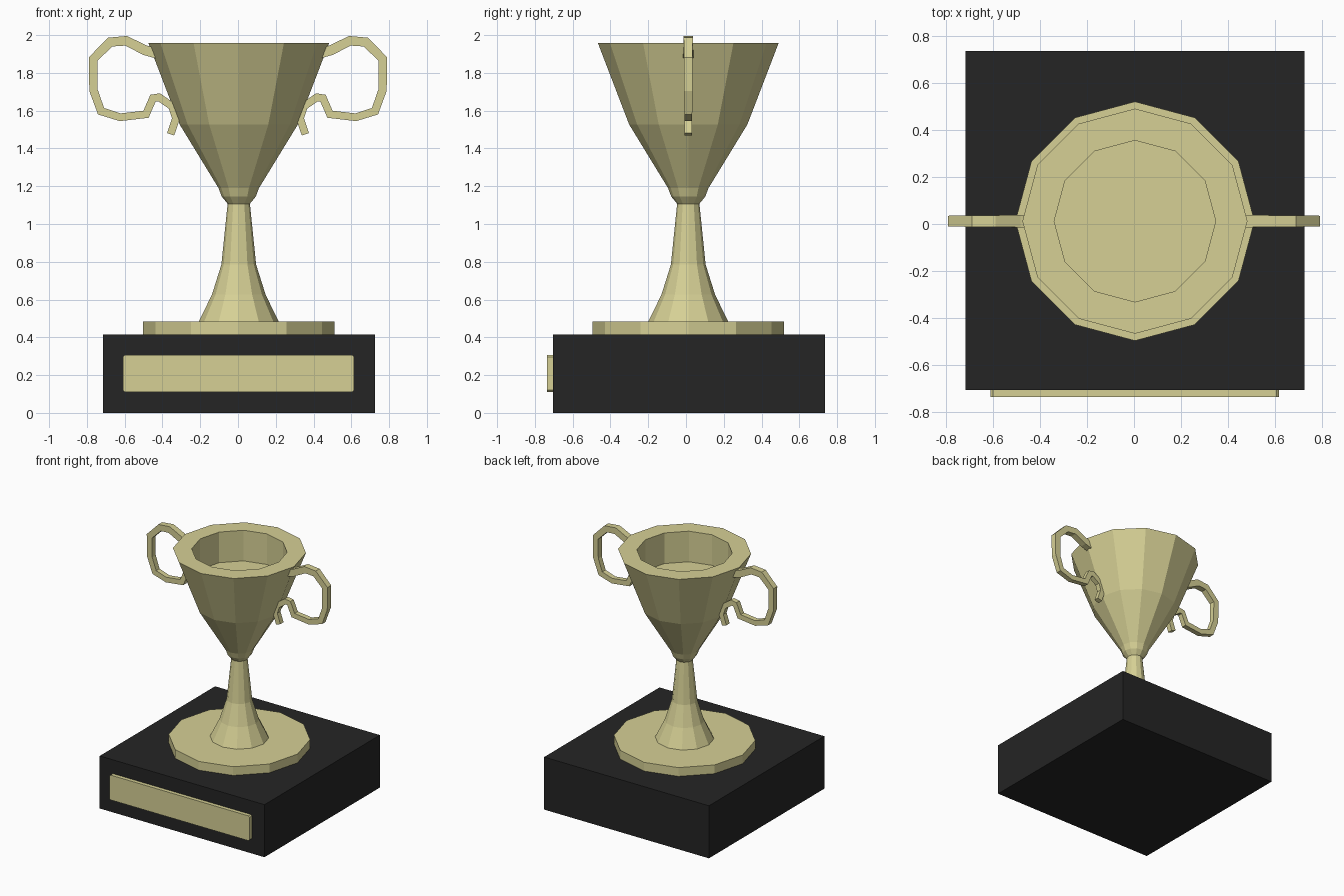
import bpy, bmesh, math
from mathutils import Vector, Matrix

cube = bpy.data.objects.get("Cube")
if cube:
    bpy.data.objects.remove(cube, do_unlink=True)

CENTRE = Vector((0.004, 0.012, 0))
SIDES = 12


def material(name, rgb):
    mat = bpy.data.materials.new(name)
    mat.use_nodes = True
    mat.diffuse_color = (*rgb, 1)
    mat.node_tree.nodes["Principled BSDF"].inputs["Base Color"].default_value = (*rgb, 1)
    return mat


gold = material("pale gold", (0.67, 0.63, 0.30))
black = material("black", (0.018, 0.018, 0.018))


def add_object(name, bm, mat):
    bmesh.ops.recalc_face_normals(bm, faces=bm.faces)
    mesh = bpy.data.meshes.new(name)
    bm.to_mesh(mesh)
    bm.free()
    mesh.materials.append(mat)
    obj = bpy.data.objects.new(name, mesh)
    bpy.context.collection.objects.link(obj)
    return obj


def bridge(bm, rings):
    """Join successive vertex rings with quads and cap both ends."""
    count = len(rings[0])
    for a, b in zip(rings, rings[1:]):
        for i in range(count):
            j = (i + 1) % count
            bm.faces.new((a[i], a[j], b[j], b[i]))
    bm.faces.new(rings[0])
    bm.faces.new(rings[-1])


def turned(name, profile, mat):
    """Faceted solid of revolution from (radius, height) points."""
    bm = bmesh.new()
    rings = []
    for r, z in profile:
        angles = [math.tau * i / SIDES for i in range(SIDES)]
        rings.append([bm.verts.new(CENTRE + Vector((r * math.cos(a), r * math.sin(a), z)))
                      for a in angles])
    bridge(bm, rings)
    return add_object(name, bm, mat)


def box(name, low, high, mat, corner=0):
    low, high = Vector(low), Vector(high)
    bm = bmesh.new()
    bmesh.ops.create_cube(bm, size=1, matrix=Matrix.Translation((low + high) / 2)
                          @ Matrix.Diagonal((*(high - low), 1)))
    if corner:
        edges = [e for e in bm.edges if abs((e.verts[0].co - e.verts[1].co).y) > 0.001]
        bmesh.ops.bevel(bm, geom=edges, offset=corner, segments=1, affect='EDGES')
    return add_object(name, bm, mat)


# Plinth with raised name plate
box("plinth", (-0.715, -0.705, 0), (0.725, 0.735, 0.415), black)
box("front_plate", (-0.61, -0.735, 0.11), (0.615, -0.70, 0.306), gold, corner=0.01)

# Round foot, flared stem and hollow bowl
turned("foot_disc", [(0.508, 0.41), (0.508, 0.484)], gold)
turned("stem", [(0.213, 0.48), (0.142, 0.626), (0.092, 0.785), (0.059, 1.107)], gold)
turned("bowl", [(0.057, 1.105), (0.09, 1.145), (0.107, 1.19), (0.313, 1.527),
                (0.478, 1.957), (0.343, 1.957), (0.343, 1.715)], gold)

# Curled handles: square section swept along a path, thinner towards the tail
PATH = [(0.42, 1.90), (0.492, 1.92), (0.593, 1.97), (0.677, 1.963), (0.767, 1.873),
        (0.765, 1.708), (0.725, 1.597), (0.624, 1.565), (0.487, 1.581), (0.45, 1.666),
        (0.418, 1.671), (0.349, 1.623), (0.328, 1.56), (0.357, 1.475)]


def handle(name, side):
    bm = bmesh.new()
    points = [Vector(p) for p in PATH]
    rings = []
    for i, p in enumerate(points):
        before = (p - points[max(i - 1, 0)]).normalized()
        after = (points[min(i + 1, len(points) - 1)] - p).normalized()
        tangent = (before + after).normalized()
        normal = Vector((-tangent.y, tangent.x))
        half = 0.027 - 0.007 * min(i / 7, 1)
        mitre = half / max(tangent.dot(after if after.length else before), 0.75)
        ring = []
        for u, v in ((-1, -1), (1, -1), (1, 1), (-1, 1)):
            q = p + normal * mitre * u
            ring.append(bm.verts.new((side * q.x, CENTRE.y + half * v, q.y)))
        rings.append(ring)
    bridge(bm, rings)
    return add_object(name, bm, gold)


handle("left_handle", 1)
handle("right_handle", -1)
